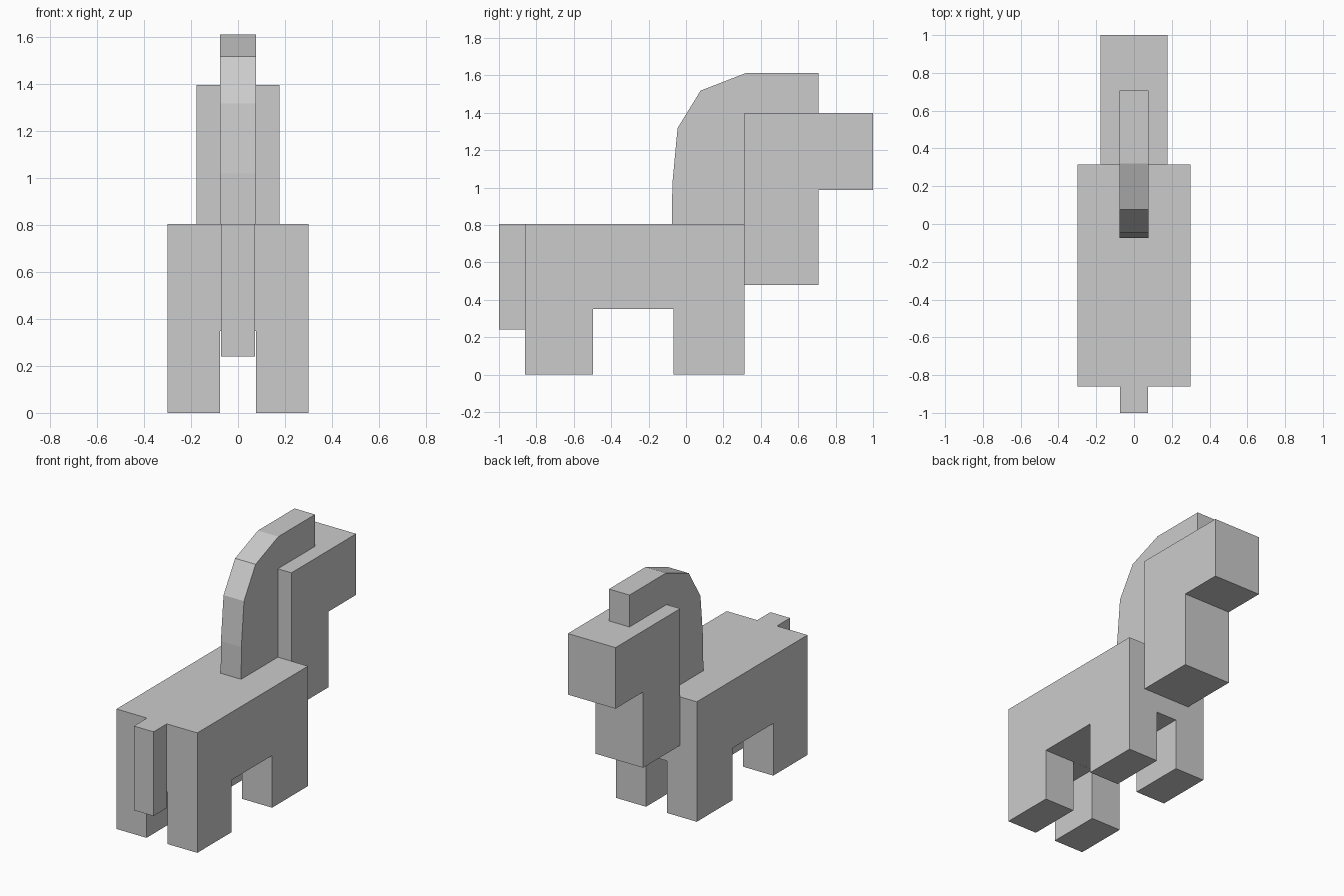
import bpy
import bmesh

if "Cube" in bpy.data.objects:
    bpy.data.objects.remove(bpy.data.objects["Cube"])


def extrude_profile(name, points, half_width):
    """Extrude a closed side profile of (y, z) points across x."""
    bm = bmesh.new()
    face = bm.faces.new([bm.verts.new((-half_width, y, z)) for y, z in points])
    result = bmesh.ops.extrude_face_region(bm, geom=[face])
    moved = [v for v in result["geom"] if isinstance(v, bmesh.types.BMVert)]
    bmesh.ops.translate(bm, verts=moved, vec=(2 * half_width, 0, 0))
    bmesh.ops.recalc_face_normals(bm, faces=bm.faces)
    mesh = bpy.data.meshes.new(name)
    bm.to_mesh(mesh)
    bm.free()
    obj = bpy.data.objects.new(name, mesh)
    bpy.context.collection.objects.link(obj)
    return obj


def rect(y0, y1, z0, z1):
    return [(y0, z0), (y1, z0), (y1, z1), (y0, z1)]


BELLY = 0.35

# Body and legs: arched side profile with a lengthwise slot between the legs
body = extrude_profile("body_and_legs", [
    (-0.86, 0), (-0.497, 0), (-0.497, BELLY), (-0.067, BELLY),
    (-0.067, 0), (0.314, 0), (0.314, 0.805), (-0.86, 0.805)], 0.30)

# The cutter is lowered a hair short of the belly face for a robust cut
slot = extrude_profile("leg_slot_cutter", rect(-1.2, 0.6, -0.2, BELLY - 0.0005), 0.077)
slot.hide_render = True
slot.hide_set(True)
cut = body.modifiers.new("leg_slot", 'BOOLEAN')
cut.operation = 'DIFFERENCE'
cut.solver = 'EXACT'
cut.object = slot

# Neck and head
extrude_profile("neck_and_head", [
    (0.314, 0.48), (0.708, 0.48), (0.708, 0.988), (1.0, 0.988),
    (1.0, 1.398), (0.314, 1.398)], 0.177)

# Mane: curved crest ending in a forelock on top of the head
extrude_profile("mane", [
    (-0.075, 0.805), (0.314, 0.805), (0.314, 1.398), (0.708, 1.398),
    (0.708, 1.612), (0.32, 1.612), (0.078, 1.518), (-0.045, 1.318),
    (-0.073, 1.02)], 0.076)

# Tail
extrude_profile("tail", rect(-1.0, -0.86, 0.24, 0.805), 0.073)
